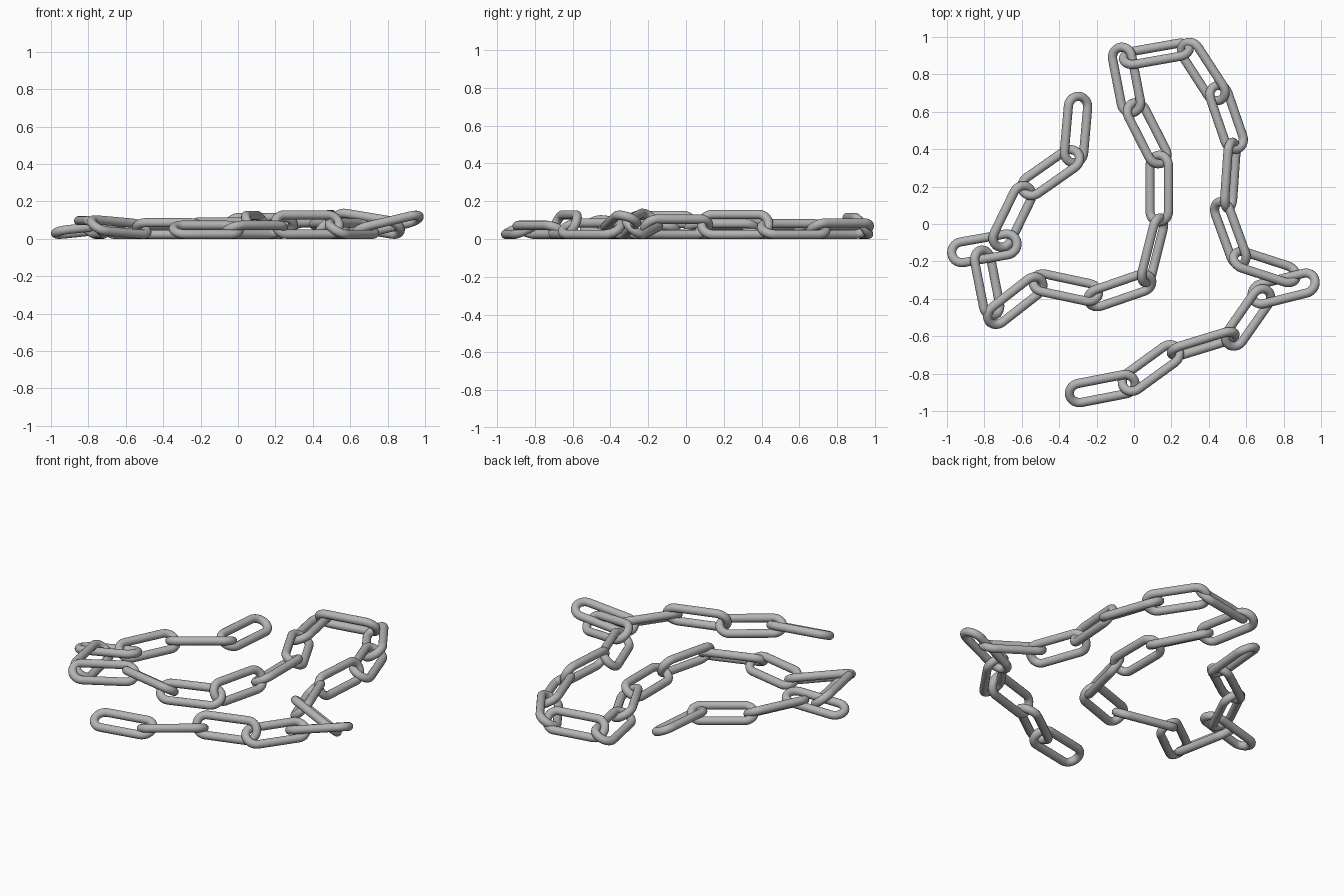
import bpy, bmesh
from math import cos, sin, pi, radians
from mathutils import Matrix, Vector

if "Cube" in bpy.data.objects:
    bpy.data.objects.remove(bpy.data.objects["Cube"], do_unlink=True)

TUBE = 0.0245        # wire radius
BEND = 0.057         # centre-line radius of the round ends
STRAIGHT = 0.121     # half length of the straight bars
ARC_STEPS, RING = 14, 16

# Steel material
steel = bpy.data.materials.new("steel_grey")
steel.use_nodes = True
colour = (0.46, 0.46, 0.46, 1)
steel.diffuse_color = colour
steel.node_tree.nodes["Principled BSDF"].inputs["Base Color"].default_value = colour


def stadium_path():
    """Centre line of a link with the outward direction at every point."""
    path = []
    for side, start in ((1, -pi / 2), (-1, pi / 2)):
        for i in range(ARC_STEPS + 1):
            angle = start + pi * i / ARC_STEPS
            out = Vector((cos(angle), sin(angle), 0))
            path.append((out * BEND + Vector((side * STRAIGHT, 0, 0)), out))
    return path


def link_mesh(path):
    """Sweep a round wire along the closed path."""
    bm = bmesh.new()
    rings = []
    for centre, out in path:
        ring = []
        for j in range(RING):
            a = 2 * pi * j / RING
            ring.append(bm.verts.new(centre + TUBE * (cos(a) * out + sin(a) * Vector((0, 0, 1)))))
        rings.append(ring)
    for i, ring in enumerate(rings):
        after = rings[(i + 1) % len(rings)]
        for j in range(RING):
            k = (j + 1) % RING
            bm.faces.new((ring[j], after[j], after[k], ring[k])).smooth = True
    bmesh.ops.recalc_face_normals(bm, faces=bm.faces)
    mesh = bpy.data.meshes.new("chain_link")
    bm.to_mesh(mesh)
    bm.free()
    mesh.materials.append(steel)
    return mesh


PATH = stadium_path()
MESH = link_mesh(PATH)


def place_link(number, x, y, heading, roll, pitch=0):
    """Turn one link and rest its lowest point on the ground."""
    turn = (Matrix.Rotation(radians(heading), 4, "Z")
            @ Matrix.Rotation(radians(-pitch), 4, "Y")
            @ Matrix.Rotation(radians(roll), 4, "X"))
    lowest = min((turn @ centre).z for centre, out in PATH) - TUBE
    link = bpy.data.objects.new(f"chain_link_{number:02d}", MESH)
    link.matrix_world = Matrix.Translation((x, y, -lowest)) @ turn
    bpy.context.collection.objects.link(link)


# Links in chain order: x, y, heading, roll, optional pitch
chain = [
    (-.17, -.88, 11, 25), (.09, -.77, 36, -25), (.37, -.64, 17, 65),
    (.61, -.5, 55, 32), (.8, -.345, 14, -21, 13), (.7, -.23, -18, -40, -9),
    (.515, -.05, 110, -45), (.515, .26, 86, 68), (.495, .57, 109, 30),
    (.37, .815, 123, -32), (.12, .91, 190, 52), (-.04, .77, -79, 25),
    (.07, .485, -63, -30), (.135, .19, -90, 30), (.1, -.14, -104, -62),
    (-.075, -.355, 199, -35), (-.365, -.34, 168, 33), (-.635, -.41, 218, -32, 4),
    (-.785, -.315, 101, 40), (-.8, -.13, 10, -12, 6), (-.65, .04, 64, 30),
    (-.445, .275, 35, -25), (-.31, .505, 85, 25),
]
for number, pose in enumerate(chain, 1):
    place_link(number, *pose)
